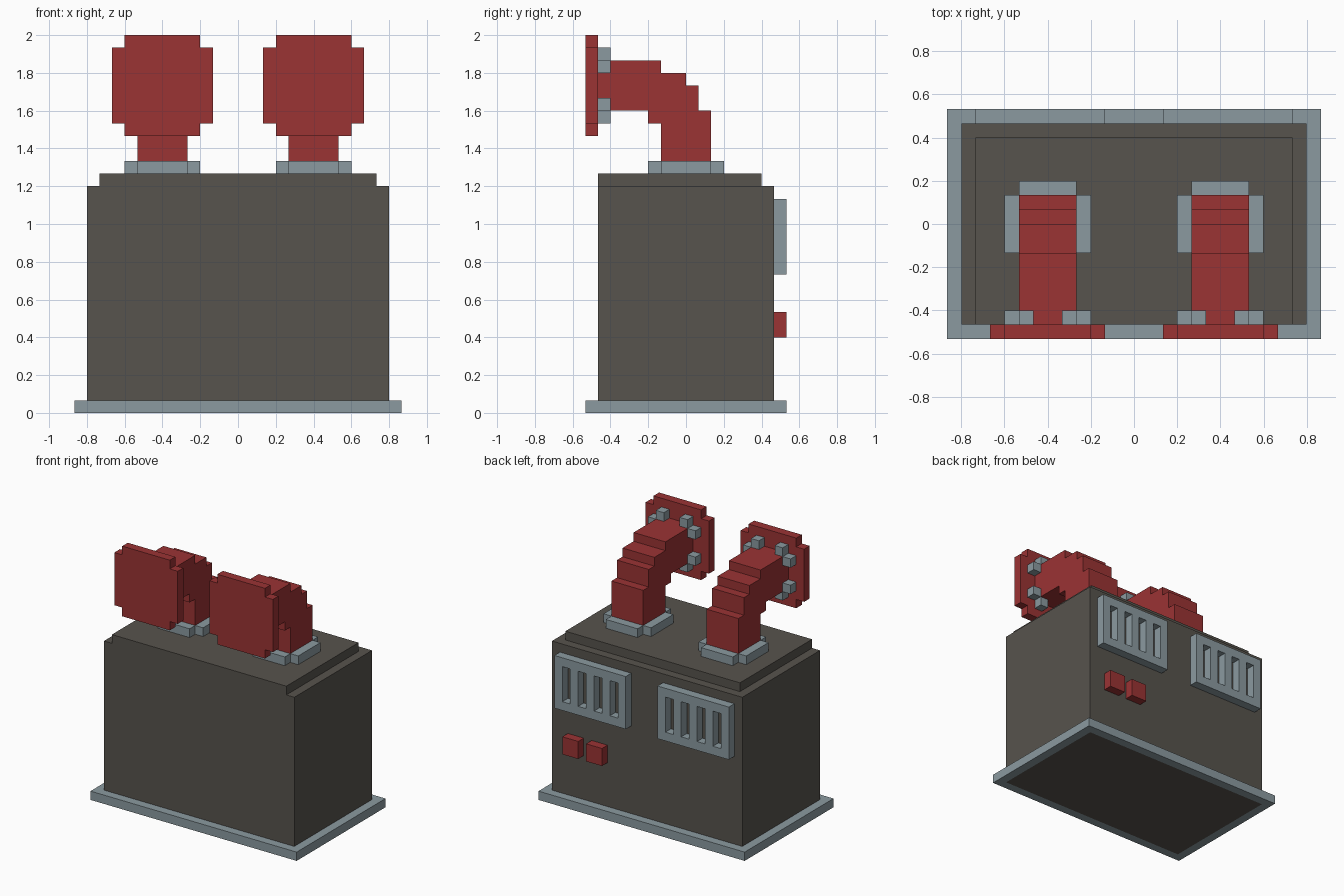
import bpy
import bmesh

if "Cube" in bpy.data.objects:
    bpy.data.objects.remove(bpy.data.objects["Cube"])

U = 1 / 15  # size of one block


def material(name, rgb):
    m = bpy.data.materials.new(name)
    m.diffuse_color = (*rgb, 1)
    m.use_nodes = True
    m.node_tree.nodes["Principled BSDF"].inputs["Base Color"].default_value = m.diffuse_color
    return m


BROWN = material("dark brown", (0.095, 0.087, 0.074))
GREY = material("blue grey metal", (0.258, 0.323, 0.352))
RED = material("dull red", (0.326, 0.033, 0.034))

# (u, v, w) to xyz for a shape extruded along the given axis
AXES = {
    "x": lambda u, v, w: (w, u, v),
    "y": lambda u, v, w: (u, w, v),
    "z": lambda u, v, w: (u, v, w),
}


def finish(bm, name, mat):
    bmesh.ops.remove_doubles(bm, verts=bm.verts, dist=1e-5)
    bmesh.ops.recalc_face_normals(bm, faces=bm.faces)
    me = bpy.data.meshes.new(name)
    bm.to_mesh(me)
    bm.free()
    me.materials.append(mat)
    ob = bpy.data.objects.new(name, me)
    bpy.context.collection.objects.link(ob)
    return ob


def plate(name, mat, axis, us, vs, w0, w1, filled=lambda i, j: True):
    """Solid plate on a grid of breakpoints, leaving out unfilled cells."""
    bm = bmesh.new()
    nu, nv = len(us) - 1, len(vs) - 1

    def has(i, j):
        return 0 <= i < nu and 0 <= j < nv and filled(i, j)

    def quad(points):
        bm.faces.new([bm.verts.new([c * U for c in AXES[axis](*p)]) for p in points])

    for i in range(nu):
        for j in range(nv):
            if not has(i, j):
                continue
            a, b, c, d = us[i], us[i + 1], vs[j], vs[j + 1]
            for w in (w0, w1):
                quad([(a, c, w), (b, c, w), (b, d, w), (a, d, w)])
            for di, dj, p, q in ((-1, 0, (a, c), (a, d)), (1, 0, (b, c), (b, d)),
                                 (0, -1, (a, c), (b, c)), (0, 1, (a, d), (b, d))):
                if not has(i + di, j + dj):
                    quad([(*p, w0), (*q, w0), (*q, w1), (*p, w1)])
    return finish(bm, name, mat)


def box(name, mat, x, y, z):
    return plate(name, mat, "z", x, y, *z)


def prism(name, mat, axis, outline, w0, w1):
    bm = bmesh.new()
    ends = [[bm.verts.new([c * U for c in AXES[axis](u, v, w)]) for u, v in outline]
            for w in (w0, w1)]
    for end in ends:
        bm.faces.new(end)
    for k in range(len(outline)):
        n = (k + 1) % len(outline)
        bm.faces.new([ends[0][k], ends[0][n], ends[1][n], ends[1][k]])
    return finish(bm, name, mat)


# Cabinet with its base rim and lid
box("cabinet_body", BROWN, (-12, 12), (-7, 7), (0, 18))
box("cabinet_lid", BROWN, (-11, 11), (-7, 6), (18, 19))
plate("base_rim", GREY, "z", (-13, -12, 12, 13), (-8, -7, 7, 8), 0, 1,
      lambda i, j: (i, j) != (1, 1))

# Slotted vents on the back
for side, x0 in (("left", -11), ("right", 2)):
    plate("vent_" + side, GREY, "y", range(x0, x0 + 10), (11, 12, 16, 17), 7, 8,
          lambda i, j: j != 1 or i % 2 == 0)

# Buttons on the back
for n, x0 in enumerate((5, 8)):
    box(f"button_{n + 1}", RED, (x0, x0 + 2), (7, 8), (6, 8))

# Bent pipes with collar, flange and bolts
BEND = [(2, 19), (2, 24), (1, 24), (1, 26), (0, 26), (0, 27), (-2, 27), (-2, 28),
        (-7, 28), (-7, 24), (-3, 24), (-3, 23), (-2, 23), (-2, 19)]
for side, cx in (("left", -6), ("right", 6)):
    prism("pipe_" + side, RED, "x", BEND, cx - 2, cx + 2)
    plate("pipe_collar_" + side, GREY, "z", [cx + k for k in (-3, -2, 2, 3)],
          (-3, -2, 2, 3), 19, 20, lambda i, j: (i == 1) != (j == 1))
    plate("pipe_flange_" + side, RED, "y", [cx + k for k in (-4, -3, 3, 4)],
          (22, 23, 29, 30), -8, -7, lambda i, j: i == 1 or j == 1)
    n = 0
    for sx in (-1, 1):
        for sz in (-1, 1):
            for dx, dz in ((1.5, 2.5), (2.5, 1.5)):
                n += 1
                x, z = cx + sx * dx, 26 + sz * dz
                box(f"flange_bolt_{side}_{n}", GREY, (x - .5, x + .5), (-7, -6),
                    (z - .5, z + .5))
